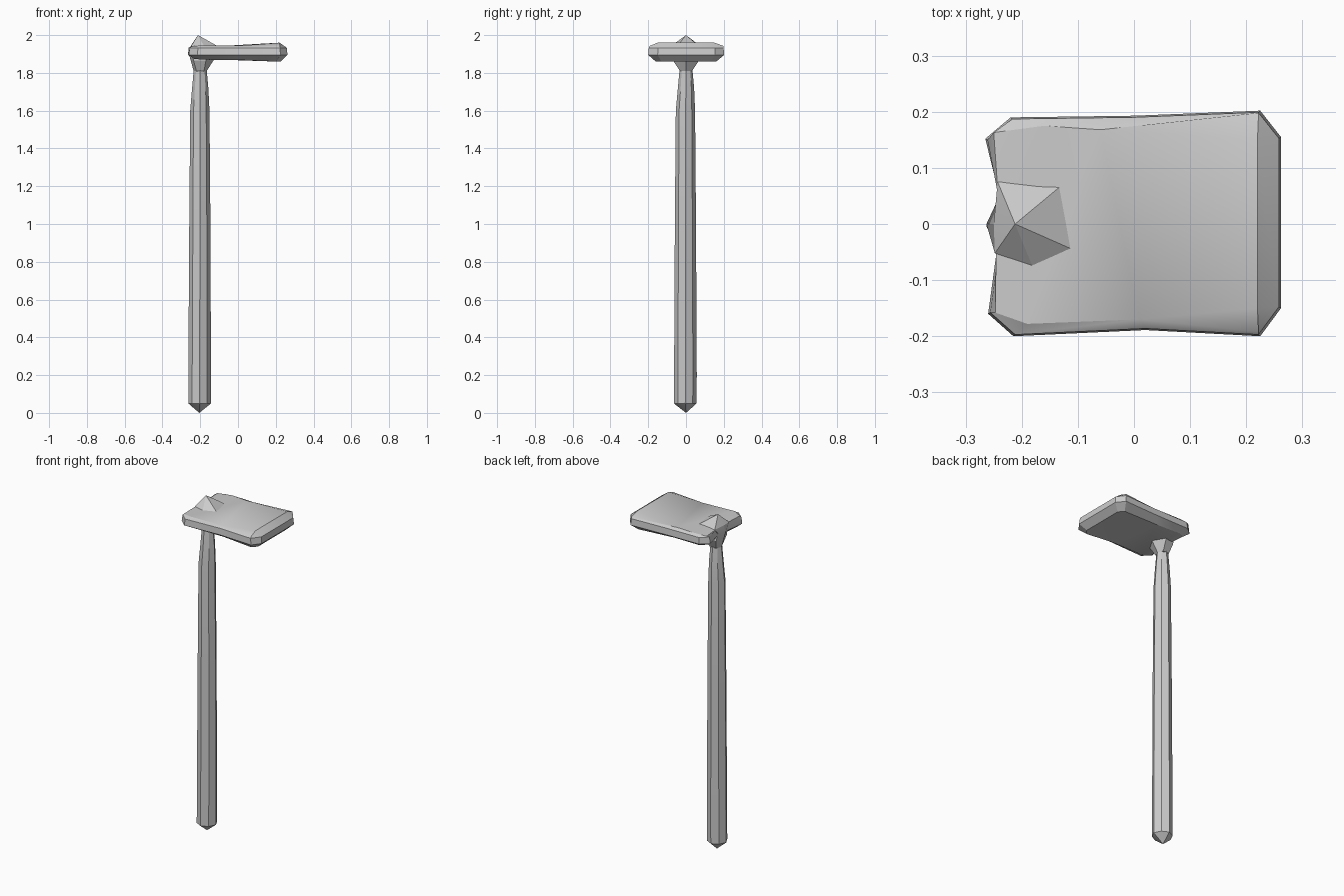
import bpy, math

cube = bpy.data.objects.get("Cube")
if cube:
    bpy.data.objects.remove(cube, do_unlink=True)

# One plain grey for everything
grey = bpy.data.materials.new("plain grey")
grey.use_nodes = True
colour = (0.6, 0.6, 0.6, 1.0)
grey.diffuse_color = colour
grey.node_tree.nodes["Principled BSDF"].inputs["Base Color"].default_value = colour


def make(name, verts, faces, angle):
    mesh = bpy.data.meshes.new(name)
    mesh.from_pydata(verts, [], faces)
    mesh.materials.append(grey)
    obj = bpy.data.objects.new(name, mesh)
    bpy.context.collection.objects.link(obj)
    bpy.ops.object.select_all(action='DESELECT')
    obj.select_set(True)
    bpy.context.view_layer.objects.active = obj
    bpy.ops.object.mode_set(mode='EDIT')
    bpy.ops.mesh.select_all(action='SELECT')
    bpy.ops.mesh.normals_make_consistent(inside=False)
    bpy.ops.object.mode_set(mode='OBJECT')
    bpy.ops.object.shade_smooth_by_angle(angle=math.radians(angle))
    return obj


def bands(rings, n):
    """Quads joining consecutive rings of n points."""
    return [(r * n + i, r * n + (i + 1) % n, (r + 1) * n + (i + 1) % n, (r + 1) * n + i)
            for r in range(rings - 1) for i in range(n)]


def loft(name, rings, bottom, top, angle):
    """Stack of closed rings, each end drawn to a point."""
    n = len(rings[0])
    verts = [p for ring in rings for p in ring] + [bottom, top]
    last, b, t = (len(rings) - 1) * n, len(verts) - 2, len(verts) - 1
    faces = bands(len(rings), n)
    for i in range(n):
        j = (i + 1) % n
        faces += [(j, i, b), (last + i, last + j, t)]
    return make(name, verts, faces, angle)


# Post: rough octagonal pole, z / centre x / centre y / radius
stations = [(0.05, -0.203, -0.004, 0.060), (0.20, -0.203, -0.003, 0.060),
            (1.00, -0.202, -0.003, 0.056), (1.60, -0.202, -0.003, 0.051),
            (1.72, -0.200, 0.0, 0.043), (1.82, -0.200, 0.0, 0.034)]
rings = []
for z, cx, cy, r in stations:
    ring = []
    for i in range(8):
        a = i * math.pi / 4
        k = r * (0.93 if i % 2 else 1.0)
        ring.append((cx + k * math.cos(a), cy + k * math.sin(a), z))
    rings.append(ring)
loft("post", rings, (-0.205, 0, 0.0), (-0.20, 0, 1.86), 25)

# Post head: flared collar through the panel, ending in a crooked peak
collar = [
    (1.81, [(-.166, 0), (-.18, .032), (-.22, .032), (-.235, 0), (-.22, -.032), (-.18, -.032)]),
    (1.865, [(-.13, 0), (-.17, .068), (-.235, .05), (-.25, 0), (-.235, -.05), (-.17, -.068)]),
    (1.91, [(-.13, 0), (-.16, .06), (-.242, .045), (-.263, 0), (-.245, -.045), (-.17, -.06)]),
    (1.943, [(-.11, -.045), (-.13, .068), (-.243, .075), (-.25, 0), (-.248, -.052), (-.18, -.078)]),
]
rings = [[(x, y, z) for x, y in pts] for z, pts in collar]
loft("post_head", rings, (-0.20, 0, 1.80), (-0.212, 0, 2.0), 20)

# Panel: chamfered slab; rings run front left -> front right -> back -> left notch
bottom = [(-.235, -.135, 1.875), (-.19, -.155, 1.87), (.01, -.15, 1.868), (.20, -.16, 1.86),
          (.225, -.13, 1.86), (.225, .13, 1.86), (.20, .16, 1.86), (-.03, .15, 1.868),
          (-.19, .155, 1.87), (-.235, .135, 1.875), (-.225, .045, 1.875), (-.225, -.045, 1.875)]
outer = [(-.26, -.16), (-.215, -.2), (.02, -.189), (.225, -.2), (.262, -.15), (.262, .155),
         (.225, .202), (.0, .193), (-.22, .19), (-.265, .152), (-.24, .05), (-.245, -.05)]
low = [(x, y, 1.895) for x, y in outer]
high = [(x * .985, y * .985, 1.933) for x, y in outer]
top = [(-.247, -.158, 1.94), (-.19, -.178, 1.946), (.01, -.17, 1.944), (.222, -.192, 1.943),
       (.22, -.15, 1.96), (.22, .15, 1.96), (.222, .198, 1.943), (-.06, .168, 1.944),
       (-.16, .175, 1.946), (-.25, .163, 1.94), (-.242, .05, 1.943), (-.246, -.05, 1.943)]
verts = bottom + low + high + top
faces = bands(4, 12)
for base in (0, 36):
    # Strips across the slab, plus the notched left end
    strips = [(1, 2, 7, 8), (2, 4, 5, 7), (2, 3, 4), (5, 6, 7),
              (0, 1, 11), (1, 8, 10, 11), (8, 9, 10)]
    faces += [tuple(base + i for i in s) for s in strips]
make("panel", verts, faces, 25)
